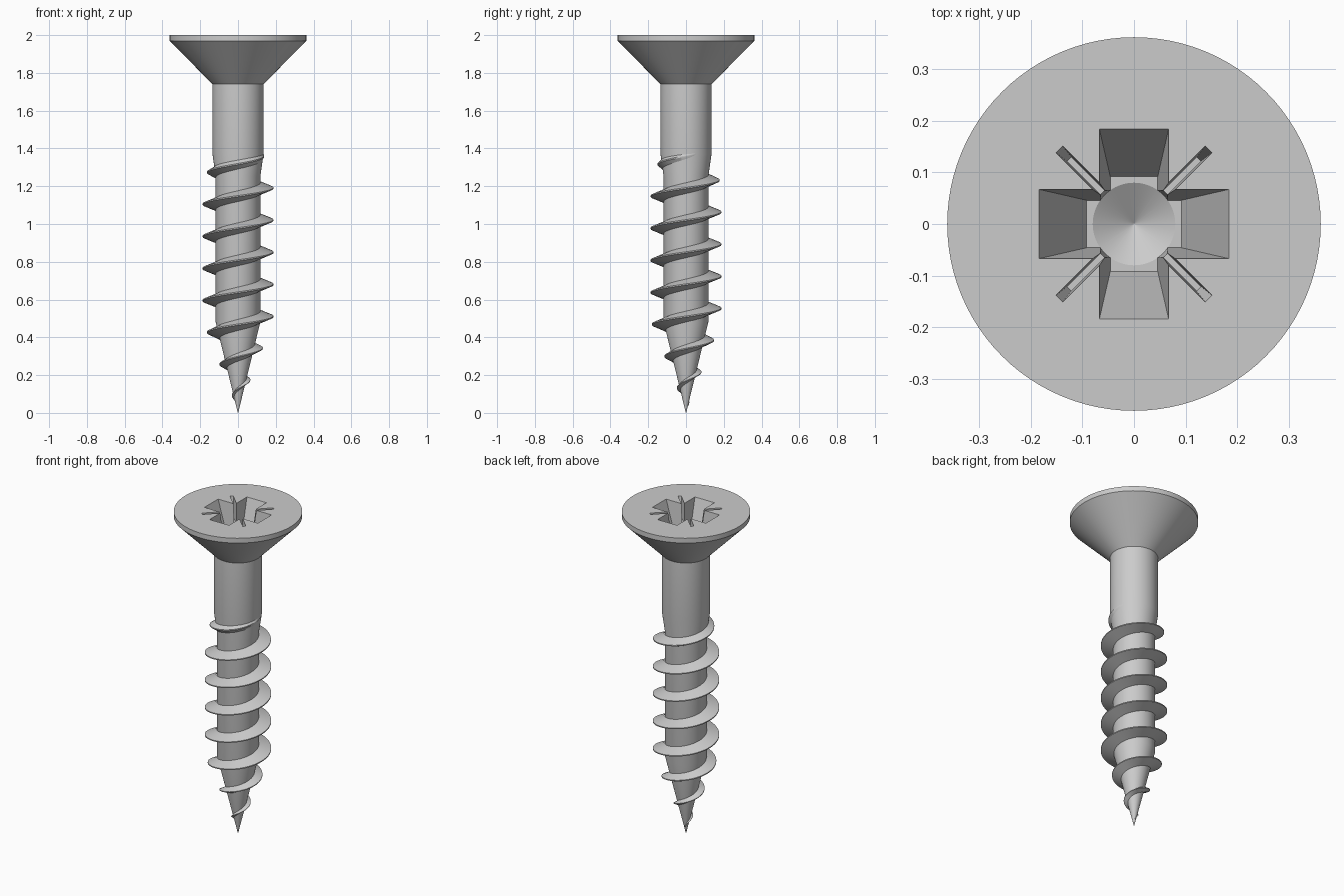
import bpy, bmesh
from math import cos, sin, pi, radians

if "Cube" in bpy.data.objects:
    bpy.data.objects.remove(bpy.data.objects["Cube"])

SEG = 96
PITCH = 0.17


def loft(name, rings, hide=False):
    """Skin a list of closed point rings and cap both ends."""
    bm = bmesh.new()
    vr = [[bm.verts.new(p) for p in ring] for ring in rings]
    n = len(rings[0])
    for a, b in zip(vr, vr[1:]):
        for i in range(n):
            j = (i + 1) % n
            bm.faces.new((a[i], a[j], b[j], b[i]))
    bm.faces.new(vr[0][::-1])
    bm.faces.new(vr[-1])
    bmesh.ops.recalc_face_normals(bm, faces=bm.faces)
    me = bpy.data.meshes.new(name)
    bm.to_mesh(me)
    bm.free()
    ob = bpy.data.objects.new(name, me)
    ob.hide_render = hide
    bpy.context.collection.objects.link(ob)
    return ob


def circle(r, z):
    return [(r * cos(2 * pi * i / SEG), r * sin(2 * pi * i / SEG), z) for i in range(SEG)]


def rect(hx, hy, z, turn):
    c, s = cos(turn), sin(turn)
    return [(x * c - y * s, x * s + y * c, z)
            for x, y in ((-hx, -hy), (hx, -hy), (hx, hy), (-hx, hy))]


def smooth(ob):
    bpy.ops.object.select_all(action='DESELECT')
    ob.select_set(True)
    bpy.context.view_layer.objects.active = ob
    bpy.ops.object.shade_smooth_by_angle(angle=radians(30))


# Screw body: pointed tip, core, shank and countersunk head
profile = [(0.001, 0), (0.118, 0.48), (0.118, 1.25), (0.135, 1.37),
           (0.135, 1.74), (0.362, 1.97), (0.362, 2.0)]
body = loft("screw_body", [circle(r, z) for r, z in profile])

# Drive recess: two crossing tapered arms, a conical hub, four thin tick slots
TOP, FLOOR = 2.02, 1.75
cutters = []
for k in range(2):
    cutters.append(loft("recess_arm_cutter", [
        rect(0.092, 0.046, FLOOR, k * pi / 2),
        rect(0.191, 0.0687, TOP, k * pi / 2)], True))
    cutters.append(loft("tick_slot_cutter", [
        rect(0.178, 0.006, 1.88, pi / 4 + k * pi / 2),
        rect(0.209, 0.0095, TOP, pi / 4 + k * pi / 2)], True))
cutters.append(loft("recess_hub_cutter", [
    circle(0.001, 1.70), circle(0.08, FLOOR), circle(0.093, TOP)], True))

bpy.context.view_layer.objects.active = body
for c in cutters:
    m = body.modifiers.new("recess", 'BOOLEAN')
    m.operation, m.solver, m.object = 'DIFFERENCE', 'EXACT', c
    bpy.ops.object.modifier_apply(modifier=m.name)
    bpy.data.objects.remove(c)
smooth(body)


# Helical thread, following the tip taper and fading out into the shank
def core_r(z):
    return min(0.118, 0.118 * z / 0.48) + max(0, z - 1.25) * 0.017 / 0.12


def crest_r(z):
    return min(0.187, 0.39 * (z - 0.005), 0.187 - (z - 1.2) * 0.052 / 0.17)


rings = []
z0, z1, per_turn = 0.04, 1.38, 72
steps = int((z1 - z0) / PITCH * per_turn)
for i in range(steps + 1):
    z = z0 + (z1 - z0) * i / steps
    a = 2 * pi * (z - 1.02) / PITCH
    root = core_r(z) * 0.92
    crest = max(crest_r(z), root + 0.002)
    half = 0.032 * min(1, (z + 0.04) / 0.45)
    flat = half * 0.1
    rings.append([(r * cos(a), r * sin(a), z + dz) for r, dz in
                  ((root, -half), (crest, -flat), (crest, flat), (root, half))])
smooth(loft("thread", rings))
